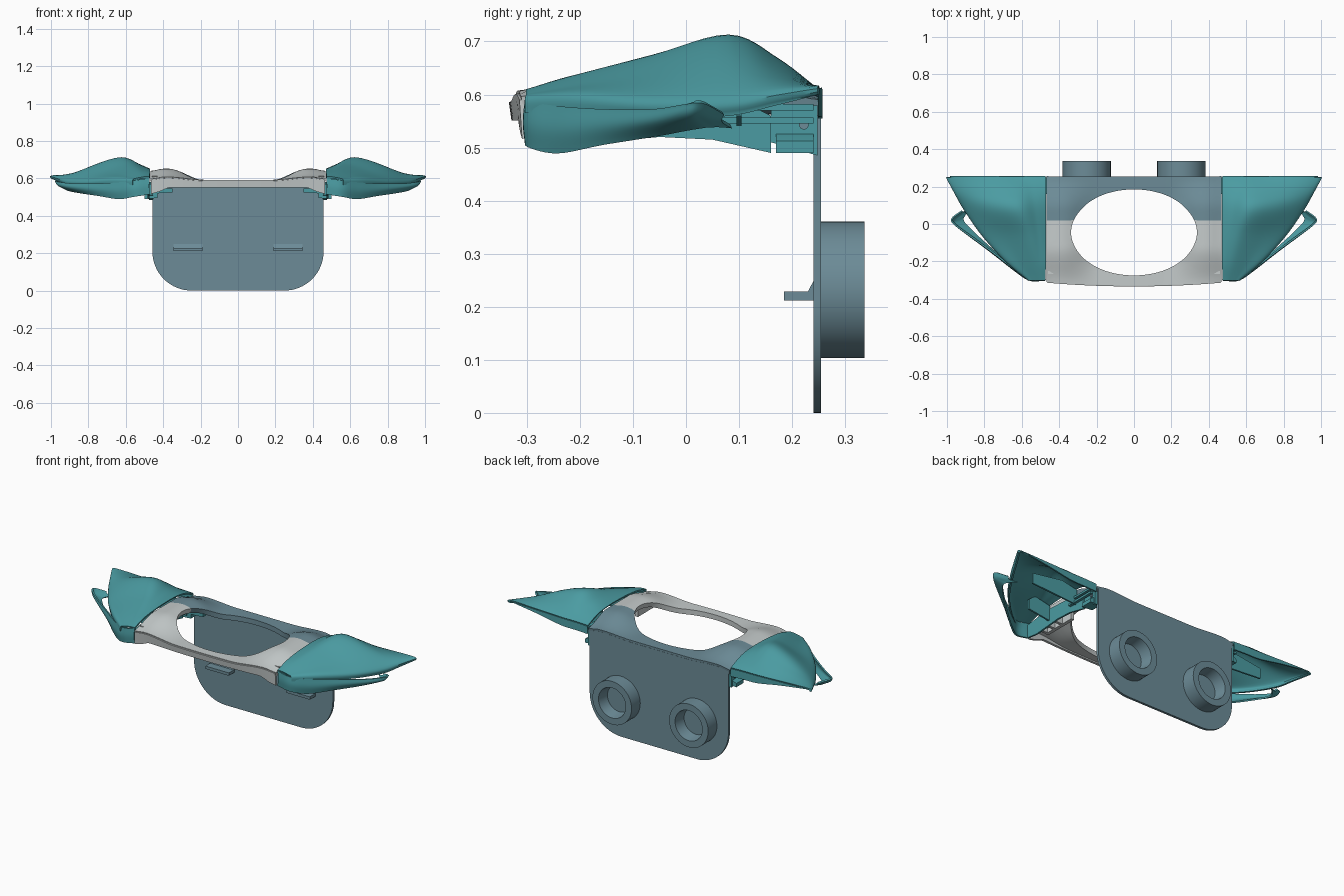
import bpy, bmesh, math
from mathutils import Vector

if "Cube" in bpy.data.objects:
    bpy.data.objects.remove(bpy.data.objects["Cube"])


def material(name, rgb):
    m = bpy.data.materials.new(name)
    m.use_nodes = True
    m.diffuse_color = (*rgb, 1)
    m.node_tree.nodes["Principled BSDF"].inputs["Base Color"].default_value = (*rgb, 1)
    return m


TEAL = material("teal", (0.07, 0.33, 0.36))
SLATE = material("slate blue", (0.15, 0.26, 0.31))
GREY = material("light grey", (0.56, 0.60, 0.60))


def finish(name, bm, mats, thickness=0, angle=35):
    bmesh.ops.recalc_face_normals(bm, faces=bm.faces)
    me = bpy.data.meshes.new(name)
    bm.to_mesh(me)
    bm.free()
    for m in mats:
        me.materials.append(m)
    ob = bpy.data.objects.new(name, me)
    bpy.context.collection.objects.link(ob)
    bpy.ops.object.select_all(action="DESELECT")
    ob.select_set(True)
    bpy.context.view_layer.objects.active = ob
    if thickness:
        mod = ob.modifiers.new("shell", "SOLIDIFY")
        mod.thickness, mod.offset = thickness, 0
        bpy.ops.object.modifier_apply(modifier="shell")
    bpy.ops.object.shade_smooth_by_angle(angle=math.radians(angle))
    return ob


def curve(pts, n):
    """Resample control points along a smooth curve that passes through them."""
    p = [Vector(q) for q in pts]
    p = [2 * p[0] - p[1]] + p + [2 * p[-1] - p[-2]]
    out = []
    for i in range(1, len(p) - 2):
        a, b, c, d = p[i - 1:i + 3]
        for k in range(n):
            t = k / n
            out.append(b + (c - a) * t / 2 + (a - 2.5 * b + 2 * c - d / 2) * t * t
                       + (1.5 * (b - c) + (d - a) / 2) * t ** 3)
    return out + [p[-2]]


def loft(name, rows, mat, thickness, side=1, n=6):
    rows = [curve(r, n) for r in rows]
    rows = list(zip(*[curve(c, n) for c in zip(*rows)]))
    bm = bmesh.new()
    vs = [[bm.verts.new((v.x * side, v.y, v.z)) for v in r] for r in rows]
    for a, b in zip(vs, vs[1:]):
        for i in range(len(a) - 1):
            bm.faces.new((a[i], a[i + 1], b[i + 1], b[i]))
    return finish(name, bm, [mat], thickness)


def prism(name, outline, lo, hi, mat, axis="y"):
    """Extrude a 2D outline along y (outline in x, z) or x (outline in y, z)."""
    bm = bmesh.new()
    place = (lambda p, d: (p[0], d, p[1])) if axis == "y" else (lambda p, d: (d, p[0], p[1]))
    a, b = [[bm.verts.new(place(p, d)) for p in outline] for d in (lo, hi)]
    bm.faces.new(a)
    bm.faces.new(b[::-1])
    for i in range(len(a)):
        j = (i + 1) % len(a)
        bm.faces.new((a[i], b[i], b[j], a[j]))
    return finish(name, bm, [mat])


def box(name, x, y, z, mat):
    return prism(name, [(x[0], z[0]), (x[1], z[0]), (x[1], z[1]), (x[0], z[1])], y[0], y[1], mat)


def ramp(a, b, t):
    t = min(1, max(0, (t - a) / (b - a)))
    return t * t * (3 - 2 * t)


def yoke_z(x, y):
    x = abs(x)
    swell = 0.015 + 0.045 * ramp(-0.33, -0.12, y) - 0.05 * ramp(0.08, 0.255, y)
    return 0.592 + swell * ramp(0.18, 0.38, x) - 0.012 * ramp(0.39, 0.47, x)


def front_y(x):
    return -0.328 + 0.02 * (x / 0.465) ** 2


# Neck yoke: a rectangle with an oval opening, grey in front and slate behind
W, BACK, CY, RX, RY = 0.465, 0.253, -0.045, 0.34, 0.23
outer = []
for i in range(32):
    x = -W + 2 * W * i / 32
    outer.append((x, front_y(x)))
for i in range(24):
    outer.append((W, front_y(W) + (BACK - front_y(W)) * i / 24))
outer += [(W - 2 * W * i / 32, BACK) for i in range(32)]
outer += [(-W, BACK + (front_y(W) - BACK) * i / 24) for i in range(24)]
bm = bmesh.new()
rings = []
for k in range(7):
    ring = []
    for x, y in outer:
        d = math.hypot(x / RX, (y - CY) / RY)
        f = 1 / d + (1 - 1 / d) * k / 6
        px, py = x * f, CY + (y - CY) * f
        ring.append(bm.verts.new((px, py, yoke_z(px, py) - 0.015)))
    rings.append(ring)
for a, b in zip(rings, rings[1:]):
    for i in range(len(a)):
        j = (i + 1) % len(a)
        bm.faces.new((a[i], b[i], b[j], a[j]))
SPLIT = 0.02
bmesh.ops.bisect_plane(bm, geom=bm.verts[:] + bm.edges[:] + bm.faces[:],
                       plane_co=(0, SPLIT, 0), plane_no=(0, 1, 0))
for f in bm.faces:
    f.material_index = int(f.calc_center_median().y > SPLIT)
finish("neck_yoke", bm, [GREY, SLATE], 0.03)

# Front lip hanging from the yoke
xs = [-W + W * i / 10 for i in range(21)]
loft("front_lip", [[(x, front_y(x), yoke_z(x, -0.33) - 0.005) for x in xs],
                   [(x, front_y(x) + 0.005, 0.552 - 0.035 * ramp(0.36, 0.46, abs(x))) for x in xs]],
     GREY, 0.012, n=2)

# Back plate with rounded lower corners and a top that follows the yoke
R = 0.21
corner = [(0.458 - R + R * math.cos(t * math.pi / 32), R - R * math.sin(t * math.pi / 32))
          for t in range(17)]
top = [(-0.458 + 0.916 * i / 30, yoke_z(-0.458 + 0.916 * i / 30, BACK) - 0.012) for i in range(31)]
prism("back_plate", top + corner + [(-x, z) for x, z in reversed(corner)], 0.24, 0.254, SLATE)

# Shoulder pad sections from front to back: (x, z) from neck to outer edge
PAD = {
    -0.30: [(.472, .605), (.495, .605), (.515, .602), (.54, .597), (.56, .59), (.562, .565)],
    -0.20: [(.472, .632), (.50, .634), (.54, .632), (.61, .614), (.675, .596), (.68, .565)],
    -0.06: [(.472, .645), (.51, .658), (.575, .67), (.69, .635), (.80, .59), (.805, .558)],
    0.08: [(.472, .645), (.53, .67), (.62, .708), (.75, .672), (.895, .595), (.90, .56)],
    0.17: [(.472, .63), (.54, .645), (.635, .665), (.79, .643), (.945, .607), (.95, .58)],
    0.25: [(.472, .60), (.55, .603), (.65, .604), (.80, .608), (.985, .612), (.995, .60)],
}
# Lower flap: (x, y, top z, inward shift, bottom z)
FLAP = [(.472, -.295, .602, 0, .515), (.555, -.295, .588, 0, .502), (.64, -.24, .578, .005, .49),
        (.75, -.155, .572, .01, .507), (.88, -.06, .572, .03, .525), (.96, 0, .582, .05, .538),
        (.972, .03, .586, .07, .542), (.92, .07, .565, .05, .54)]

for side, label in ((1, "left"), (-1, "right")):
    def both(a, b):
        return sorted((a * side, b * side))

    loft(label + "_shoulder_pad", [[(x, y, z) for x, z in r] for y, r in PAD.items()],
         TEAL, 0.01, side)
    rim = [(x, 0.252, z) for x, z in PAD[0.25]]
    drop = [(x, 0.253, z - 0.045 * (1 - ramp(0.6, 0.98, x))) for x, y, z in rim]
    loft(label + "_pad_back_rim", [rim[:-1], drop[:-1]], TEAL, 0.008, side, 4)
    loft(label + "_pad_lower_flap",
         [[(x, y, t), (x - s * .3 + .004, y - .004, (t + b) / 2), (x - s, y + s * .3, b)]
          for x, y, t, s, b in FLAP], TEAL, 0.009, side)

    # Inner wall and ribs under the pad
    wall = [(-.295, .515), (-.22, .505), (-.14, .512), (-.05, .52), (.05, .515), (.16, .49),
            (.16, .56), (.08, .60), (-.14, .61), (-.295, .59)]
    prism(label + "_pad_inner_wall", wall, *both(.474, .484), TEAL, "x")
    for y in (-0.12, 0.10):
        out = 0.62 if y < 0 else 0.78
        prism(label + "_pad_rib", [(x * side, z) for x, z in
              ((.48, .54), (out, .56), (out, .62), (.58, .65), (.48, .63))], y - .005, y + .005, TEAL)
    for z in (0.545, 0.57):
        box(label + "_pad_rail", both(.484, .50), (.06, .24), (z, z + .012), TEAL)

    # Hinge bracket with its pin, joining the pad to the back plate
    prism(label + "_hinge_bracket", [(.16, .51), (.248, .485), (.248, .58), (.16, .57)],
          *both(.455, .475), TEAL, "x")
    pin = [(.222 + .009 * math.cos(a * math.pi / 8), .543 + .009 * math.sin(a * math.pi / 8))
           for a in range(16)]
    prism(label + "_hinge_pin", pin, *both(.47, .482), SLATE, "x")
    prism(label + "_hinge_arm", [(x * side, z) for x, z in
          ((.35, .525), (.43, .52), (.43, .495), (.50, .49), (.50, .512), (.44, .545), (.35, .545))],
          .17, .24, TEAL)

    # Strengthening ribs beneath the front of the yoke
    for y in (-0.26, -0.2, -0.14):
        box(label + "_yoke_rib", both(.37, .46), (y - .008, y + .008), (.565, .612), GREY)
    box(label + "_yoke_clip", both(.36, .38), (-.27, -.06), (.565, .615), GREY)

    # Ledge with a gusset on the inside of the back plate
    prism(label + "_ledge", [(.242, .212), (.185, .212), (.185, .229), (.23, .229), (.242, .252)],
          *both(.19, .345), SLATE, "x")

    # Round socket on the outside of the back plate: (radius, y)
    bm = bmesh.new()
    loops = []
    for r, y in ((.129, .25), (.129, .336), (.09, .336), (.078, .268)):
        loops.append([bm.verts.new((side * .253 + r * math.cos(a * math.pi / 24), y,
                                    .232 + r * math.sin(a * math.pi / 24))) for a in range(48)])
    for a, b in zip(loops, loops[1:]):
        for i in range(48):
            j = (i + 1) % 48
            bm.faces.new((a[i], a[j], b[j], b[i]))
    bm.faces.new(loops[0])
    bm.faces.new(loops[-1])
    finish(label + "_socket", bm, [SLATE])
